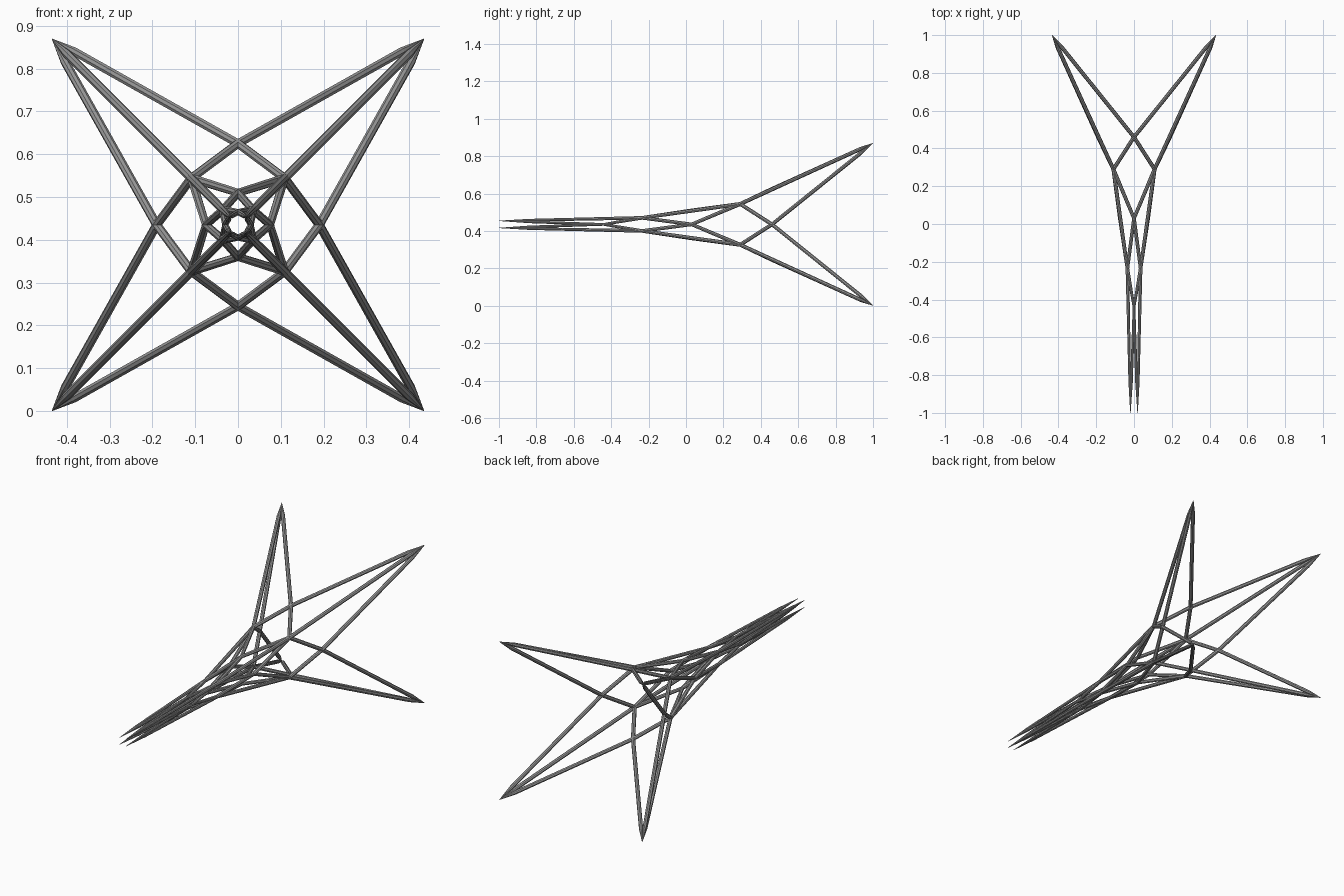
import bpy
import bmesh
from mathutils import Vector, Matrix

cube = bpy.data.objects.get("Cube")
if cube:
    bpy.data.objects.remove(cube, do_unlink=True)

grey = bpy.data.materials.new("steel_grey")
grey.use_nodes = True
colour = (0.32, 0.32, 0.32, 1)
grey.diffuse_color = colour
grey.node_tree.nodes["Principled BSDF"].inputs["Base Color"].default_value = colour

MID = 0.435
SIDES = 8
SIGNS = [(1, 1), (-1, 1), (-1, -1), (1, -1)]
AXES = [(0, 1), (-1, 0), (0, -1), (1, 0)]


def ring(directions, r, y):
    return [Vector((a * r, y, MID + b * r)) for a, b in directions]


# Rings of joints from the wide back to the narrow front
back_tips = ring(SIGNS, 0.434, 1.0)
back_links = ring(AXES, 0.19, 0.46)
wide_corners = ring(SIGNS, 0.109, 0.29)
middle_links = ring(AXES, 0.075, 0.03)
narrow_corners = ring(SIGNS, 0.035, -0.235)
front_links = ring(AXES, 0.03, -0.44)
front_tips = ring(SIGNS, 0.019, -1.0)


def tube(bm, a, b, ra, rb):
    d = b - a
    turn = d.to_track_quat('Z', 'Y').to_matrix().to_4x4()
    bmesh.ops.create_cone(bm, cap_ends=True, segments=SIDES, radius1=ra, radius2=rb,
                          depth=d.length, matrix=Matrix.Translation((a + b) / 2) @ turn)


def strut(bm, a, b, ra, rb, point):
    # A strut from a; with point > 0 it sharpens towards a
    if point:
        neck = a + (b - a).normalized() * point
        tube(bm, a, neck, 0.001, ra)
        a = neck
    tube(bm, a, b, ra, rb)


def lattice(name, starts, ends, ra, rb, fan, point=0):
    # fan: each corner joins its two neighbouring links; otherwise one to one
    bm = bmesh.new()
    for i, p in enumerate(starts):
        targets = [ends[i], ends[i - 1]] if fan else [ends[i]]
        for q in targets:
            strut(bm, p, q, ra, rb, point)
    finish(bm, name)


def joints(name, points, r):
    bm = bmesh.new()
    for p in points:
        bmesh.ops.create_icosphere(bm, subdivisions=2, radius=r,
                                   matrix=Matrix.Translation(p))
    finish(bm, name)


def finish(bm, name):
    mesh = bpy.data.meshes.new(name)
    bm.to_mesh(mesh)
    bm.free()
    mesh.materials.append(grey)
    bpy.context.collection.objects.link(bpy.data.objects.new(name, mesh))


# Corner links listed so that corner i touches links i and i - 1
def fan_order(links):
    return [links[0], links[1], links[2], links[3]]


R, M, S = 0.0105, 0.0095, 0.007

# Flared back
lattice("back_outer_struts", back_tips, fan_order(back_links), R, R, True, 0.09)
lattice("back_diagonal_struts", back_tips, wide_corners, R, R, False, 0.09)
lattice("back_cross_struts", wide_corners, fan_order(back_links), R, R, True)

# Waist
lattice("waist_cross_struts", wide_corners, fan_order(middle_links), R, M, True)
lattice("waist_diagonal_struts", wide_corners, narrow_corners, R, M, False)
lattice("neck_cross_struts", narrow_corners, fan_order(middle_links), M, M, True)

# Slender front
lattice("front_cross_struts", narrow_corners, fan_order(front_links), M, S, True)
lattice("front_diagonal_struts", front_tips, narrow_corners, S, M, False, 0.16)
lattice("front_outer_struts", front_tips, fan_order(front_links), S, S, True, 0.16)

# Rounded joints
joints("back_link_joints", back_links, R)
joints("wide_corner_joints", wide_corners, R)
joints("middle_link_joints", middle_links, M)
joints("narrow_corner_joints", narrow_corners, M)
joints("front_link_joints", front_links, S)
